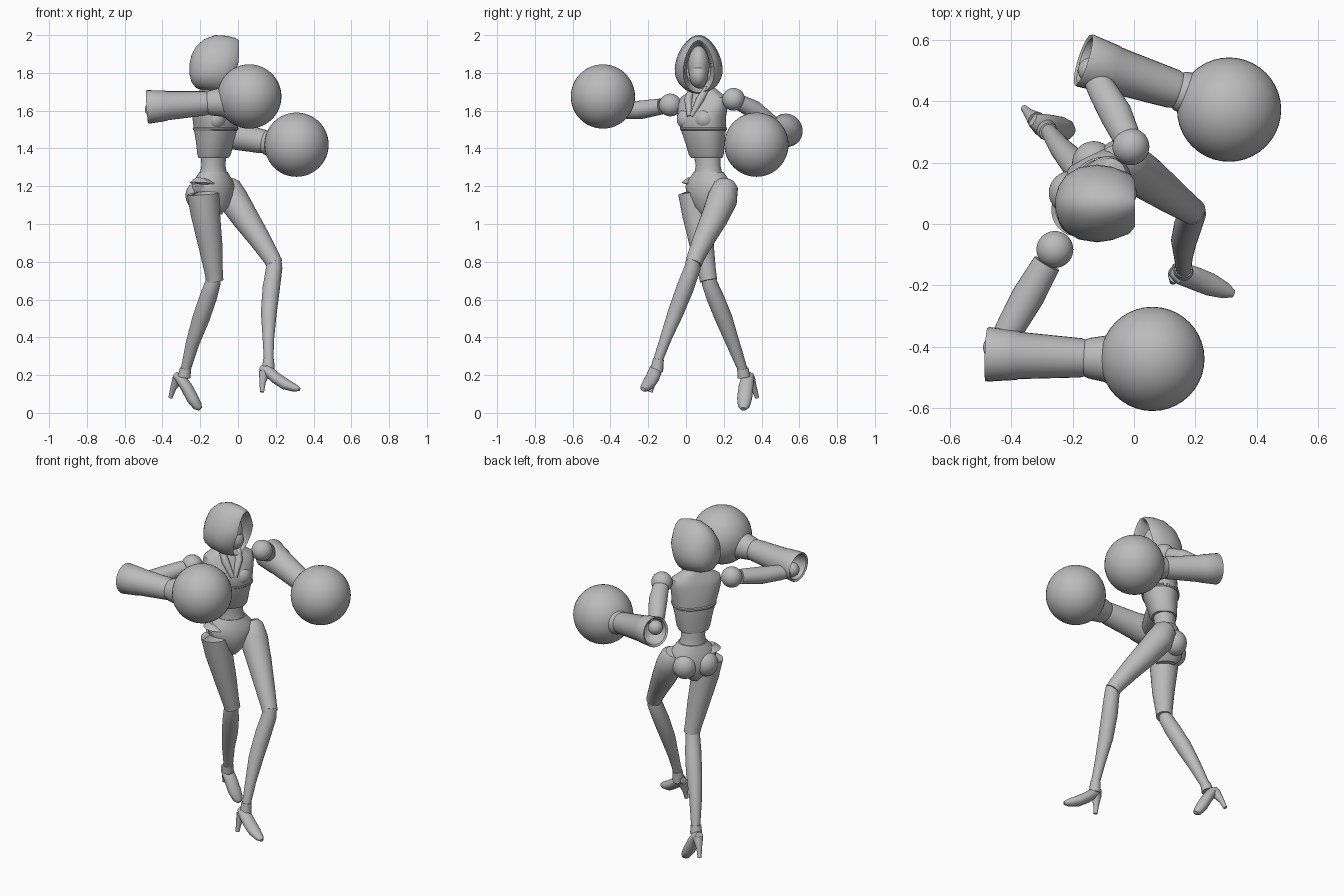
import bpy, bmesh, math
from mathutils import Vector, Matrix

cube = bpy.data.objects.get("Cube")
if cube:
    bpy.data.objects.remove(cube)

grey = bpy.data.materials.new("plain_grey")
grey.use_nodes = True
grey.diffuse_color = (0.5, 0.5, 0.5, 1)
grey.node_tree.nodes["Principled BSDF"].inputs["Base Color"].default_value = grey.diffuse_color
SIDES = 28


def finish(name, bm, angle=40):
    bmesh.ops.recalc_face_normals(bm, faces=bm.faces)
    mesh = bpy.data.meshes.new(name)
    bm.to_mesh(mesh)
    bm.free()
    obj = bpy.data.objects.new(name, mesh)
    bpy.context.collection.objects.link(obj)
    mesh.materials.append(grey)
    bpy.ops.object.select_all(action='DESELECT')
    obj.select_set(True)
    bpy.context.view_layer.objects.active = obj
    bpy.ops.object.shade_smooth_by_angle(angle=math.radians(angle))
    return obj


def skin(name, rings, angle=40):
    """Bridge a list of rings of points and cap both ends."""
    bm = bmesh.new()
    loops = [[bm.verts.new(p) for p in ring] for ring in rings]
    n = len(loops[0])
    for a, b in zip(loops, loops[1:]):
        for i in range(n):
            j = (i + 1) % n
            bm.faces.new((a[i], a[j], b[j], b[i]))
    bm.faces.new(loops[0])
    bm.faces.new(loops[-1])
    return finish(name, bm, angle)


def limb(name, stations, flat=1.0, wide=Vector((0, 0, 1))):
    """Round tube through (x, y, z, radius); flat scales it along 'wide'."""
    pts = [Vector(s[:3]) for s in stations]
    rings = []
    for k, s in enumerate(stations):
        t = (pts[min(k + 1, len(pts) - 1)] - pts[max(k - 1, 0)]).normalized()
        u = (wide - t * wide.dot(t)).normalized()
        v = t.cross(u)
        rings.append([pts[k] + s[3] * (flat * u * math.cos(a) + v * math.sin(a))
                      for a in (2 * math.pi * i / SIDES for i in range(SIDES))])
    return skin(name, rings)


def tube(name, start, end, profile):
    """Turned profile of (fraction, radius) on a straight axis, may fold back inside."""
    a, b = Vector(start), Vector(end)
    d = b - a
    u = d.cross(Vector((0, 0, 1))).normalized()
    v = d.normalized().cross(u)
    rings = [[a + d * f + r * (u * math.cos(w) + v * math.sin(w))
              for w in (2 * math.pi * i / SIDES for i in range(SIDES))] for f, r in profile]
    return skin(name, rings)


def ball(name, centre, radii, yaw=0.0, tilt=0.0):
    bm = bmesh.new()
    m = (Matrix.Translation(centre) @ Matrix.Rotation(yaw, 4, 'Z')
         @ Matrix.Rotation(tilt, 4, 'Y') @ Matrix.Diagonal((*radii, 1)))
    bmesh.ops.create_uvsphere(bm, u_segments=40, v_segments=24, radius=1, matrix=m)
    return finish(name, bm)


# Torso frame: forward and sideways directions of the turned body
YAW = math.radians(-38)
FWD = Vector((math.cos(YAW), math.sin(YAW), 0))
SIDE = Vector((-FWD.y, FWD.x, 0))
MID = Vector((-0.13, 0.09, 0))


def body(name, rows, square=0.85):
    """Stack of rounded sections: (z, forward shift, half width, half depth, y shift)."""
    rings = []
    for z, shift, w, d, dy in rows:
        ring = []
        for i in range(36):
            a = 2 * math.pi * i / 36
            c, s = math.cos(a), math.sin(a)
            c = math.copysign(abs(c) ** square, c)
            s = math.copysign(abs(s) ** square, s)
            ring.append(MID + FWD * (shift + d * c) + SIDE * (w * s) + Vector((0, dy, z)))
        rings.append(ring)
    return skin(name, rings, 35)


def local(f, s, z, dy=0):
    return MID + FWD * f + SIDE * s + Vector((0, dy, z))


# Chest, waist and hips
body("chest", [(1.35, 0, .085, .07, .02), (1.37, .005, .095, .078, .02), (1.44, .01, .108, .088, .015),
               (1.51, .015, .125, .102, .01), (1.57, .012, .137, .10, 0), (1.63, 0, .148, .085, 0),
               (1.67, -.005, .14, .07, 0), (1.71, -.01, .075, .05, 0), (1.725, -.01, .05, .045, 0)])
body("corset_band", [(1.495, .013, .122, .1, .012), (1.5, .014, .127, .106, .012),
                     (1.508, .014, .128, .106, .011), (1.513, .014, .124, .1, .01)])
body("waist", [(1.2, 0, .1, .085, .03), (1.26, 0, .08, .07, .028), (1.31, 0, .068, .06, .027),
               (1.38, 0, .078, .064, .02)], 1.0)
body("pelvis", [(1.05, -.005, .03, .055, .03), (1.09, -.005, .075, .085, .03), (1.15, -.005, .125, .098, .03),
                (1.2, 0, .138, .095, .03), (1.235, 0, .118, .086, .03), (1.275, 0, .083, .072, .03)], 1.0)
for tag, sgn in (("right", -1), ("left", 1)):
    ball(tag + "_buttock", local(-.052, sgn * .062, 1.15, .03), (.068, .07, .075), YAW)
    ball(tag + "_bust", local(.065, sgn * .058, 1.555), (.05, .055, .055), YAW)
    limb(tag + "_lapel", [(*local(.03, sgn * .05, 1.72), .016), (*local(.075, sgn * .04, 1.66), .022),
                          (*local(.108, sgn * .008, 1.57), .012)])

# Neck, face and mask
limb("neck", [(-.14, .09, 1.66, .048), (-.125, .08, 1.72, .038), (-.115, .07, 1.8, .04)])
ball("head", (-.105, .067, 1.84), (.08, .057, .105))
ball("mask", (-.088, .067, 1.79), (.074, .05, .07), 0, .15)

# Hood: drop-shaped rings from inside the opening, around the rim, to the back
hood = []
for x, w, low, high in [(-.10, .062, 1.73, 1.94), (-.045, .066, 1.715, 1.955), (-.008, .072, 1.70, 1.96),
                        (.004, .08, 1.695, 1.972), (-.012, .1, 1.69, 1.985), (-.06, .117, 1.69, 1.996),
                        (-.12, .124, 1.695, 2.0), (-.18, .115, 1.705, 1.978), (-.222, .09, 1.72, 1.94),
                        (-.246, .055, 1.75, 1.895), (-.256, .02, 1.79, 1.85)]:
    ring = []
    for i in range(36):
        a = 2 * math.pi * i / 36
        z = (low + high) / 2 - math.cos(a) * (high - low) / 2
        lean = .3 * min(0, z - 1.86) if x > -.07 else 0
        ring.append(Vector((x + lean, .067 + w * math.sin(a) * (1 + .22 * math.cos(a)), z)))
    hood.append(ring)
skin("hood", hood, 50)

# Arms: shoulder, upper arm, open cuffed forearm, elbow, round glove
CUFF = [(.25, .04), (.2, .06), (.0, .076), (-.02, .086), (.0, .089), (.3, .08), (.32, .077),
        (.96, .064), (1.0, .06), (1.04, .066), (1.2, .075), (1.4, .1)]
arms = {
    "right": ((-.258, -.083, 1.63), (-.345, -.235, 1.605), (-.43, -.385, 1.595),
              (-.475, -.425, 1.62), (-.16, -.437, 1.64), (.06, -.44, 1.675)),
    "left": ((-.01, .252, 1.66), (-.06, .36, 1.605), (-.125, .475, 1.515),
             (-.16, .533, 1.497), (.14, .437, 1.435), (.31, .373, 1.42)),
}
for tag, (shoulder, mid, elbow, cuff, wrist, glove) in arms.items():
    ball(tag + "_shoulder", shoulder, (.06, .06, .06))
    near = Vector(shoulder).lerp(Vector(mid), .3)
    limb(tag + "_upper_arm", [(*near, .046), (*mid, .053), (*Vector(mid).lerp(Vector(elbow), .6), .048),
                              (*elbow, .042)], .92)
    ball(tag + "_elbow", Vector(elbow).lerp(Vector(cuff), .45), (.042, .042, .042))
    tube(tag + "_forearm", cuff, wrist, CUFF)
    ball(tag + "_glove", glove, (.17, .17, .17))

# Legs
limb("right_thigh", [(-.18, .05, 1.235, .045), (-.185, .047, 1.215, .072), (-.184, .045, 1.16, .086),
                     (-.172, .058, 1.05, .078), (-.145, .085, .88, .063), (-.128, .112, .74, .048),
                     (-.123, .12, .7, .046)])
limb("left_thigh", [(-.065, .212, 1.225, .045), (-.055, .208, 1.2, .068), (-.025, .192, 1.13, .08),
                    (.04, .15, 1.03, .071), (.115, .095, .92, .058), (.178, .05, .82, .046),
                    (.193, .04, .79, .044)])
limb("right_shin", [(-.125, .118, .73, .036), (-.133, .123, .69, .041), (-.158, .155, .61, .046),
                    (-.196, .2, .5, .046), (-.24, .248, .37, .036), (-.277, .3, .23, .026),
                    (-.285, .307, .2, .024)])
limb("left_shin", [(.193, .04, .82, .036), (.192, .035, .77, .043), (.176, -.005, .66, .046),
                   (.163, -.055, .53, .042), (.161, -.105, .4, .031), (.162, -.148, .28, .025),
                   (.162, -.155, .25, .023)])

# High-heeled shoes: foot, ankle collar and heel
shoes = {
    "right": ([(-.33, .34, .2, .022), (-.305, .325, .185, .036), (-.272, .317, .135, .039),
               (-.24, .31, .075, .04), (-.214, .306, .035, .031), (-.2, .303, .02, .015)],
              [(-.278, .3, .235, .03), (-.285, .307, .19, .034)],
              [(-.318, .337, .18, .03), (-.343, .36, .13, .016), (-.358, .377, .08, .011)]),
    "left": ([(.122, -.148, .235, .02), (.15, -.16, .23, .036), (.2, -.178, .185, .038),
              (.25, -.198, .152, .037), (.3, -.218, .132, .026), (.325, -.228, .125, .012)],
             [(.162, -.146, .285, .029), (.16, -.155, .22, .034)],
             [(.14, -.165, .215, .03), (.13, -.178, .16, .016), (.127, -.187, .11, .011)]),
}
for tag, (foot, collar, heel) in shoes.items():
    limb(tag + "_shoe", foot, .8)
    limb(tag + "_shoe_collar", collar)
    limb(tag + "_heel", heel)
